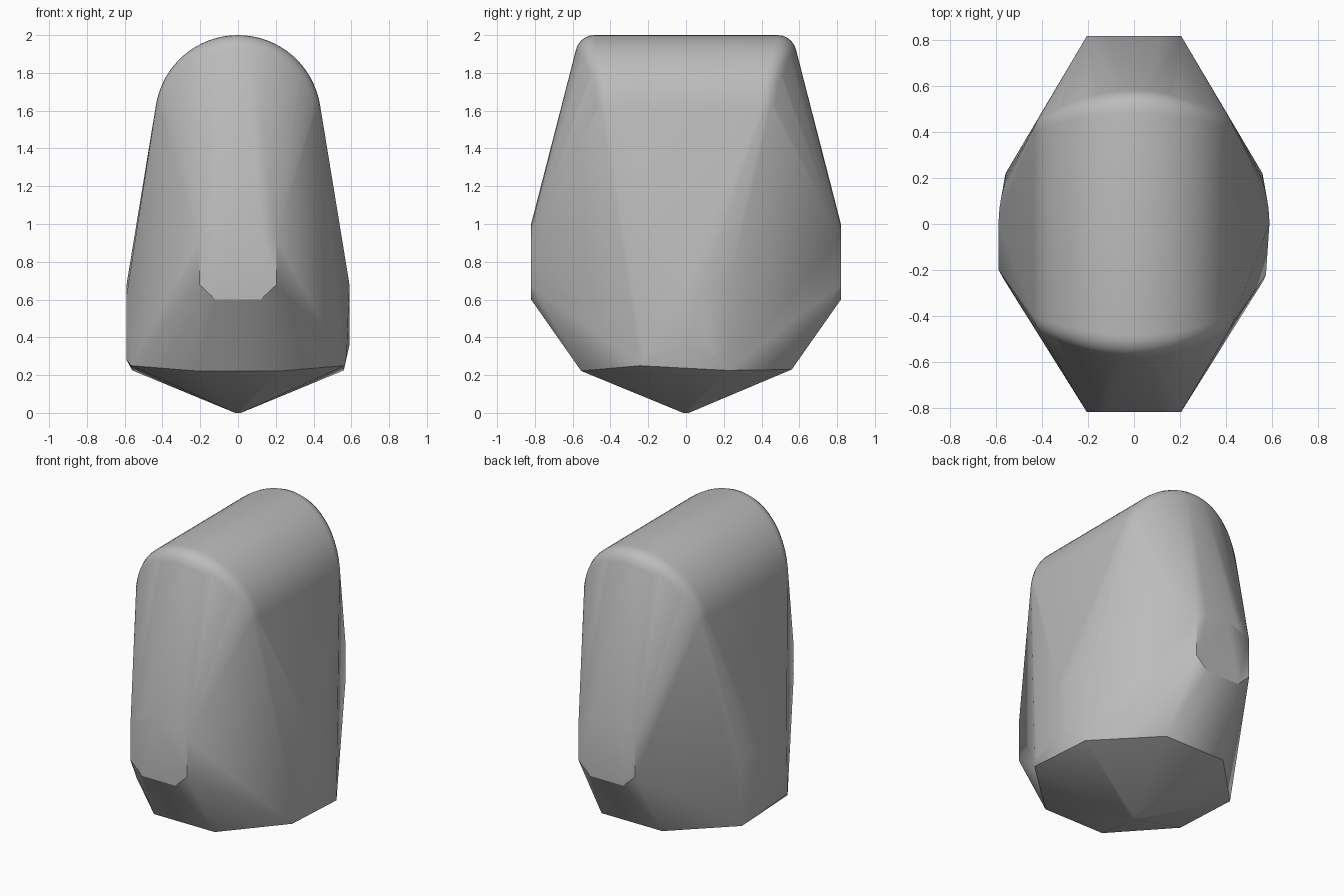
import bpy, bmesh
from math import sin, cos, pi, radians

if "Cube" in bpy.data.objects:
    bpy.data.objects.remove(bpy.data.objects["Cube"], do_unlink=True)

grey = bpy.data.materials.new("plain grey")
grey.use_nodes = True
colour = (0.5, 0.5, 0.5, 1)
grey.diffuse_color = colour
grey.node_tree.nodes["Principled BSDF"].inputs["Base Color"].default_value = colour

points = []

# Rounded roof: half cylinder along y with bulged, filleted ends
R, FILLET = 0.44, 0.1
for end in (-1, 1):
    for i in range(33):
        a = radians(9) + radians(162) * i / 32
        bulge = 0.40 + 0.085 * sin(a) ** 2
        for j in range(7):
            t = pi / 2 * j / 6
            r = R - FILLET * (1 - cos(t))
            points.append((r * cos(a), end * (bulge + FILLET * sin(t)), 2 - R + r * sin(a)))

# Flat end plates with clipped lower corners and an arched upper edge
plate = [(0.12, 0.60), (0.205, 0.68), (0.205, 0.93), (0.12, 0.98), (0.04, 1.0)]
for end in (-1, 1):
    for side in (-1, 1):
        points += [(side * x, end * 0.82, z) for x, z in plate]

# Curved flanks
for side in (-1, 1):
    for i in range(9):
        a = radians(30) * i / 8
        for z in (0.36, 0.68):
            points.append((side * 0.59 * cos(a), 0.59 * sin(a), z))

# Eight-cornered lower ring, closing to a blunt foot
for side in (-1, 1):
    points += [(side * 0.22, -0.555, 0.222), (side * 0.22, 0.56, 0.23),
               (side * 0.565, -0.245, 0.25), (side * 0.56, 0.22, 0.225),
               (side * 0.015, -0.015, 0), (side * 0.015, 0.015, 0)]
points += [(-0.59, -0.2, 0.28), (-0.59, -0.2, 0.62), (0.575, -0.22, 0.3)]

# Skin the points into one convex shell
bm = bmesh.new()
for p in points:
    bm.verts.new(p)
hull = bmesh.ops.convex_hull(bm, input=bm.verts)
loose = {g for g in hull["geom_interior"] + hull["geom_unused"] if isinstance(g, bmesh.types.BMVert)}
bmesh.ops.delete(bm, geom=list(loose), context="VERTS")
bmesh.ops.dissolve_limit(bm, angle_limit=radians(0.3), verts=bm.verts, edges=bm.edges)
bmesh.ops.recalc_face_normals(bm, faces=bm.faces)
mesh = bpy.data.meshes.new("rounded_shell")
bm.to_mesh(mesh)
bm.free()
mesh.materials.append(grey)
shell = bpy.data.objects.new("rounded_shell", mesh)
bpy.context.collection.objects.link(shell)
bpy.context.view_layer.objects.active = shell
shell.select_set(True)
bpy.ops.object.shade_smooth_by_angle(angle=radians(30))
